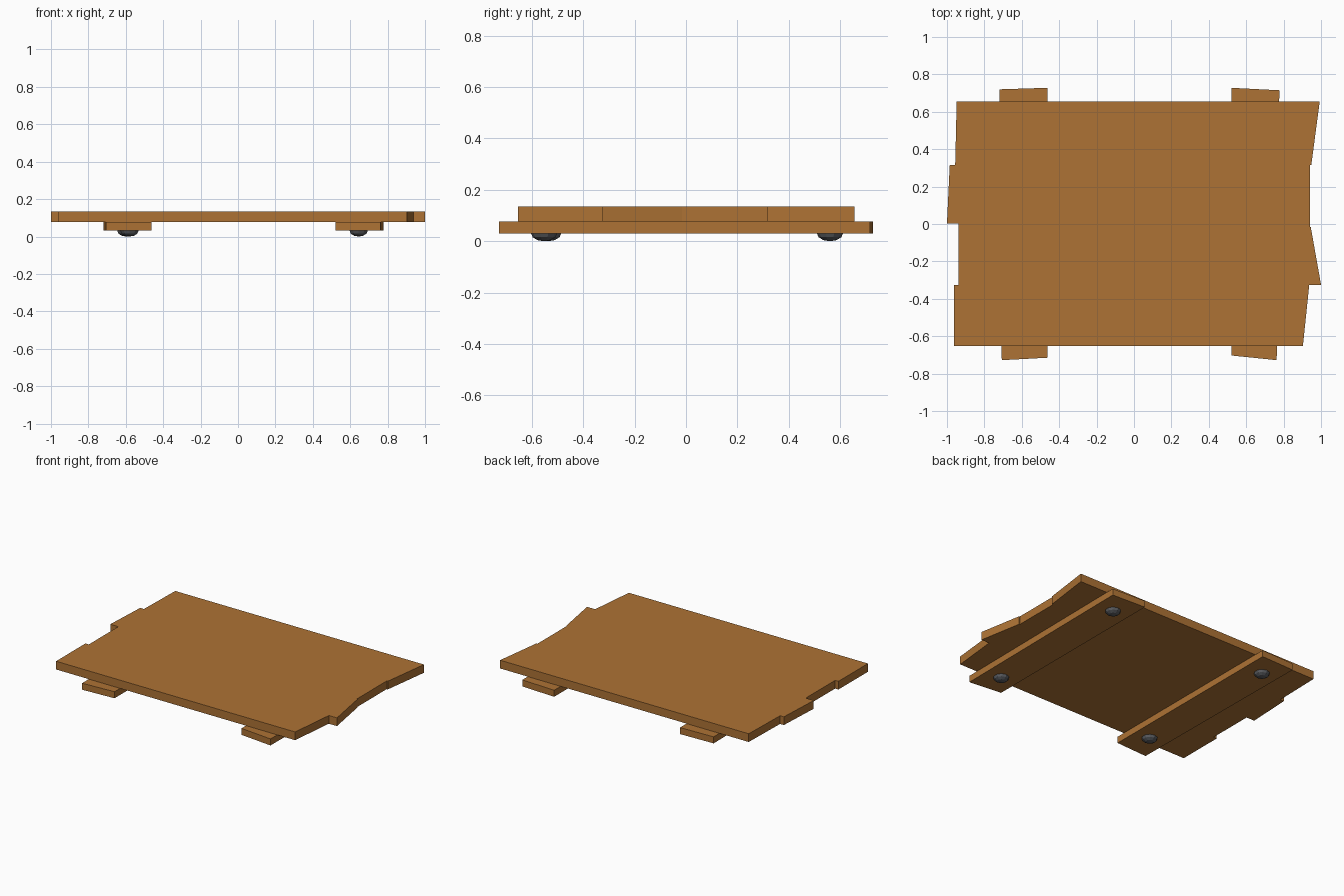
import bpy, bmesh
from mathutils import Matrix

if "Cube" in bpy.data.objects:
    bpy.data.objects.remove(bpy.data.objects["Cube"])


def material(name, rgb):
    m = bpy.data.materials.new(name)
    m.diffuse_color = (*rgb, 1.0)
    m.use_nodes = True
    m.node_tree.nodes["Principled BSDF"].inputs["Base Color"].default_value = m.diffuse_color
    return m


WOOD = material("brown wood", (0.42, 0.17, 0.035))
IRON = material("dark iron", (0.10, 0.105, 0.115))


def add_object(name, bm, mat):
    bmesh.ops.recalc_face_normals(bm, faces=bm.faces)
    mesh = bpy.data.meshes.new(name)
    bm.to_mesh(mesh)
    bm.free()
    mesh.materials.append(mat)
    bpy.context.collection.objects.link(bpy.data.objects.new(name, mesh))


def board(name, outline, z0, z1):
    """Flat board: a four-cornered outline extruded upwards."""
    bm = bmesh.new()
    face = bm.faces.new([bm.verts.new((x, y, z0)) for x, y in outline])
    top = bmesh.ops.extrude_face_region(bm, geom=[face])["geom"]
    for v in top:
        if isinstance(v, bmesh.types.BMVert):
            v.co.z = z1
    add_object(name, bm, WOOD)


# Deck planks with roughly sawn ends, back to front
planks = [
    [(-0.948, 0.655), (-0.956, 0.316), (0.948, 0.316), (0.993, 0.655)],
    [(-0.985, 0.316), (-1.0, 0.004), (0.94, -0.016), (0.94, 0.316)],
    [(-0.937, 0.004), (-0.937, -0.325), (1.0, -0.325), (0.945, -0.016)],
    [(-0.963, -0.325), (-0.963, -0.653), (0.903, -0.653), (0.937, -0.325)],
]
for i, outline in enumerate(planks):
    board(f"deck_plank_{i + 1}", outline, 0.077, 0.135)

# Two battens under the deck
board("batten_left", [(-0.72, 0.72), (-0.707, -0.728), (-0.463, -0.715), (-0.463, 0.728)], 0.031, 0.077)
board("batten_right", [(0.52, 0.728), (0.52, -0.703), (0.763, -0.728), (0.777, 0.715)], 0.031, 0.077)

# Domed nail heads under the batten ends
nails = [(-0.597, 0.56), (-0.58, -0.536), (0.645, 0.56), (0.645, -0.552)]
for i, (x, y) in enumerate(nails):
    bm = bmesh.new()
    bmesh.ops.create_uvsphere(bm, u_segments=10, v_segments=6, radius=1.0,
                              matrix=Matrix.Translation((x, y, 0.031)) @ Matrix.Diagonal((0.051, 0.051, 0.031, 1)))
    add_object(f"nail_head_{i + 1}", bm, IRON)
